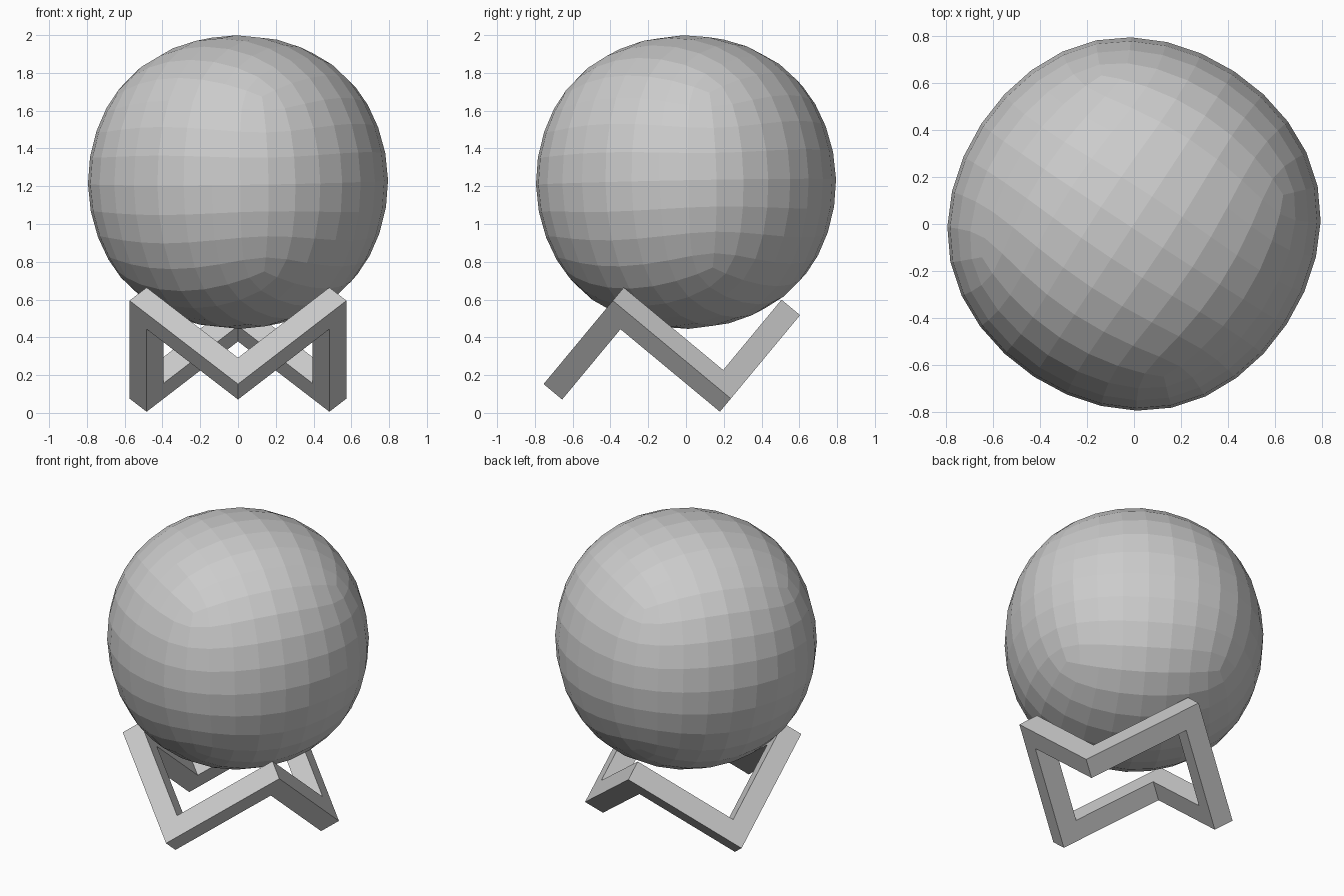
import bpy, bmesh
from itertools import product
from math import radians, sin, cos, sqrt
from mathutils import Vector, Euler

old = bpy.data.objects.get("Cube")
if old:
    bpy.data.objects.remove(old, do_unlink=True)

# One plain grey for everything
grey = bpy.data.materials.new("plain grey")
grey.use_nodes = True
GREY = (0.6, 0.6, 0.6, 1)
grey.diffuse_color = GREY
grey.node_tree.nodes["Principled BSDF"].inputs["Base Color"].default_value = GREY


def add_object(name, bm):
    bmesh.ops.recalc_face_normals(bm, faces=bm.faces)
    mesh = bpy.data.meshes.new(name)
    bm.to_mesh(mesh)
    bm.free()
    mesh.materials.append(grey)
    obj = bpy.data.objects.new(name, mesh)
    bpy.context.collection.objects.link(obj)
    return obj


# Ball: a faceted, subdivided cube
bm = bmesh.new()
bmesh.ops.create_cube(bm, size=1.852)
ball = add_object("ball", bm)
ball.location = (0, 0, 1.222)
ball.rotation_euler = Euler((radians(1.3), 0, radians(-33.3)))
subsurf = ball.modifiers.new("round", 'SUBSURF')
subsurf.levels = subsurf.render_levels = 3

# Stand: a zigzag ring of six square bars along the edges of a tilted cube
HALF, BAR, TILT = 0.406, 0.128, radians(39.7)
CENTRE = Vector((0, -0.075, 0.335))
lean = Vector((0, sin(TILT), cos(TILT)))
side = Vector((1, 0, 0))
axes = (Vector((0, cos(TILT), -sin(TILT))),
        (lean + side) / sqrt(2),
        (lean - side) / sqrt(2))
steps = (-HALF, BAR - HALF, HALF - BAR, HALF)

# Walk the ring through a 3 x 3 x 3 block of cells
cells = set()
cell = [0, 0, 0]
for axis, move in ((1, 1), (0, 1), (2, 1), (1, -1), (0, -1), (2, -1)):
    for _ in range(2):
        cells.add(tuple(cell))
        cell[axis] += move

# Keep only the outer faces of the filled cells
bm = bmesh.new()
for cell in cells:
    for axis, way in product(range(3), (0, 1)):
        neighbour = list(cell)
        neighbour[axis] += 2 * way - 1
        if tuple(neighbour) in cells:
            continue
        corners = []
        for u, v in ((0, 0), (1, 0), (1, 1), (0, 1)):
            index = list(cell)
            index[axis] += way
            index[(axis + 1) % 3] += u
            index[(axis + 2) % 3] += v
            point = CENTRE + sum((axes[i] * steps[index[i]] for i in range(3)), Vector())
            corners.append(bm.verts.new(point))
        bm.faces.new(corners)
bmesh.ops.remove_doubles(bm, verts=bm.verts, dist=0.001)
bmesh.ops.recalc_face_normals(bm, faces=bm.faces)
bmesh.ops.dissolve_limit(bm, angle_limit=radians(1), verts=bm.verts, edges=bm.edges)
add_object("stand", bm)
